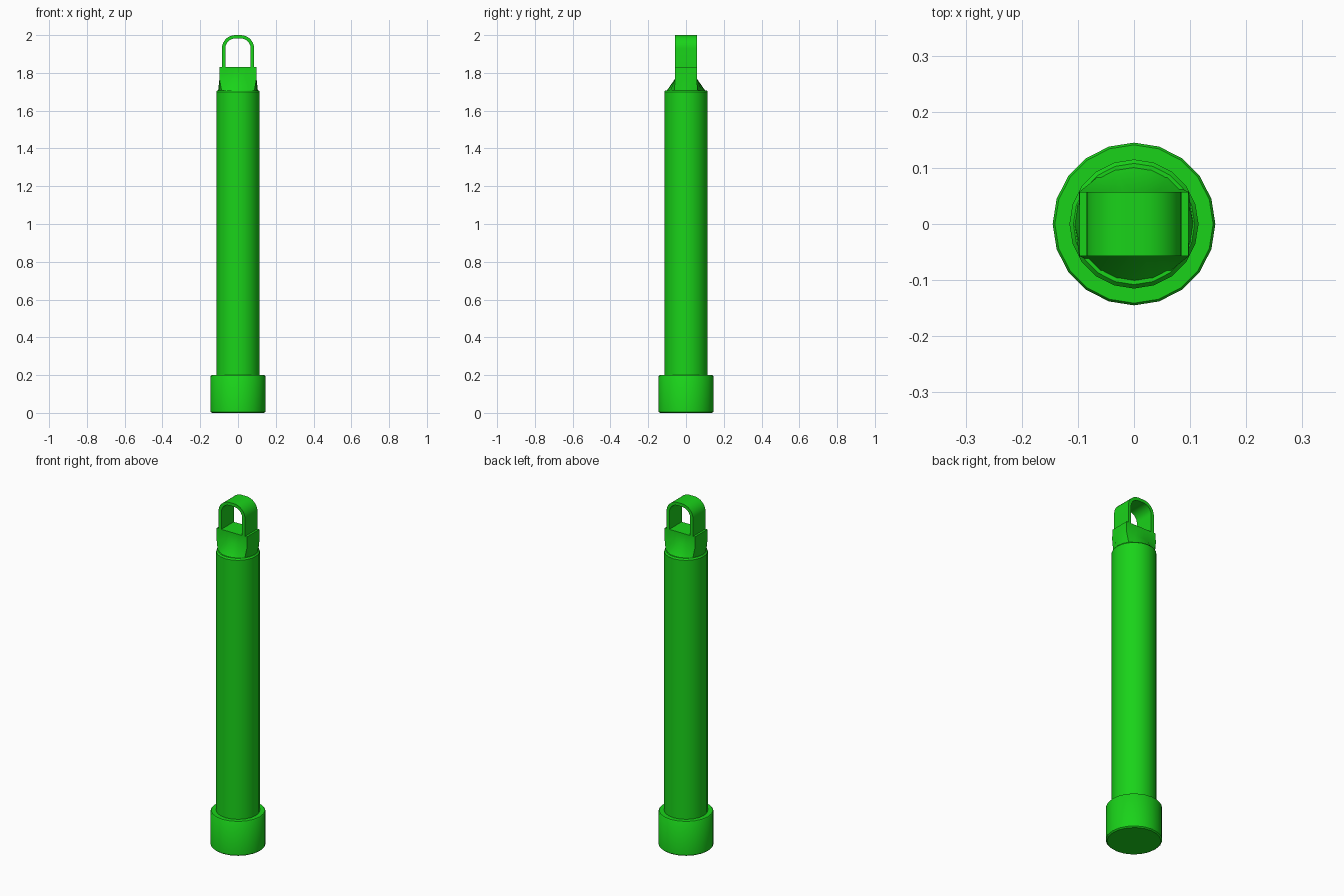
import bpy, bmesh, math

if "Cube" in bpy.data.objects:
    bpy.data.objects.remove(bpy.data.objects["Cube"])

SIDES = 20
green = bpy.data.materials.new("green_plastic")
green.diffuse_color = (0.01, 0.65, 0.01, 1)
green.use_nodes = True
green.node_tree.nodes["Principled BSDF"].inputs["Base Color"].default_value = green.diffuse_color


def circle(r, z):
    return [(r * math.cos(2 * math.pi * i / SIDES),
             r * math.sin(2 * math.pi * i / SIDES), z) for i in range(SIDES)]


def rectangle(hx, hy, z):
    # rectangle with the same point count as the circles, corners at 36 degrees
    pts = []
    for i in range(SIDES):
        a = 2 * math.pi * i / SIDES
        c, s = math.cos(a), math.sin(a)
        if i in (2, 8, 12, 18):
            pts.append((math.copysign(hx, c), math.copysign(hy, s), z))
        else:
            k = min(hx / max(abs(c), 1e-6), hy / max(abs(s), 1e-6))
            pts.append((c * k, s * k, z))
    return pts


def loft(name, rings, closed=False):
    bm = bmesh.new()
    loops = [[bm.verts.new(p) for p in ring] for ring in rings]
    pairs = list(zip(loops, loops[1:]))
    if closed:
        pairs.append((loops[-1], loops[0]))
    for a, b in pairs:
        n = len(a)
        for i in range(n):
            j = (i + 1) % n
            bm.faces.new((a[i], a[j], b[j], b[i]))
    bm.faces.new(loops[0][::-1])
    bm.faces.new(loops[-1])
    bmesh.ops.recalc_face_normals(bm, faces=bm.faces)
    me = bpy.data.meshes.new(name)
    bm.to_mesh(me)
    bm.free()
    ob = bpy.data.objects.new(name, me)
    bpy.context.collection.objects.link(ob)
    me.materials.append(green)
    bpy.ops.object.select_all(action='DESELECT')
    ob.select_set(True)
    bpy.context.view_layer.objects.active = ob
    bpy.ops.object.shade_smooth_by_angle(angle=math.radians(40))
    return ob


# Wide bottom cap
loft("end_cap", [circle(0.138, 0), circle(0.145, 0.006),
                 circle(0.145, 0.195), circle(0.141, 0.2)])

# Long tube with a slightly eased top rim
loft("tube", [circle(0.115, 0.19), circle(0.115, 1.70), circle(0.108, 1.708)])

# Neck blending from round to a flat rectangular block
loft("neck", [circle(0.106, 1.70), rectangle(0.098, 0.057, 1.77),
              rectangle(0.097, 0.057, 1.83)])

# Hanging loop: rounded arch swept as a flat strap
STRAP, HALF, TOP, R = 0.018, 0.085, 2.0, 0.07
centre_x, centre_z = HALF - R, TOP - R
path = [(HALF, 1.82, 1.0, 0.0)]
path += [(centre_x + R * math.cos(a), centre_z + R * math.sin(a), math.cos(a), math.sin(a))
         for a in (math.radians(11.25 * i) for i in range(9))]
path += [(-x, z, -nx, nz) for x, z, nx, nz in reversed(path)]
loft("hanging_loop", [[(x, -0.057, z), (x, 0.057, z),
                       (x - nx * STRAP, 0.057, z - nz * STRAP),
                       (x - nx * STRAP, -0.057, z - nz * STRAP)]
                      for x, z, nx, nz in path])
